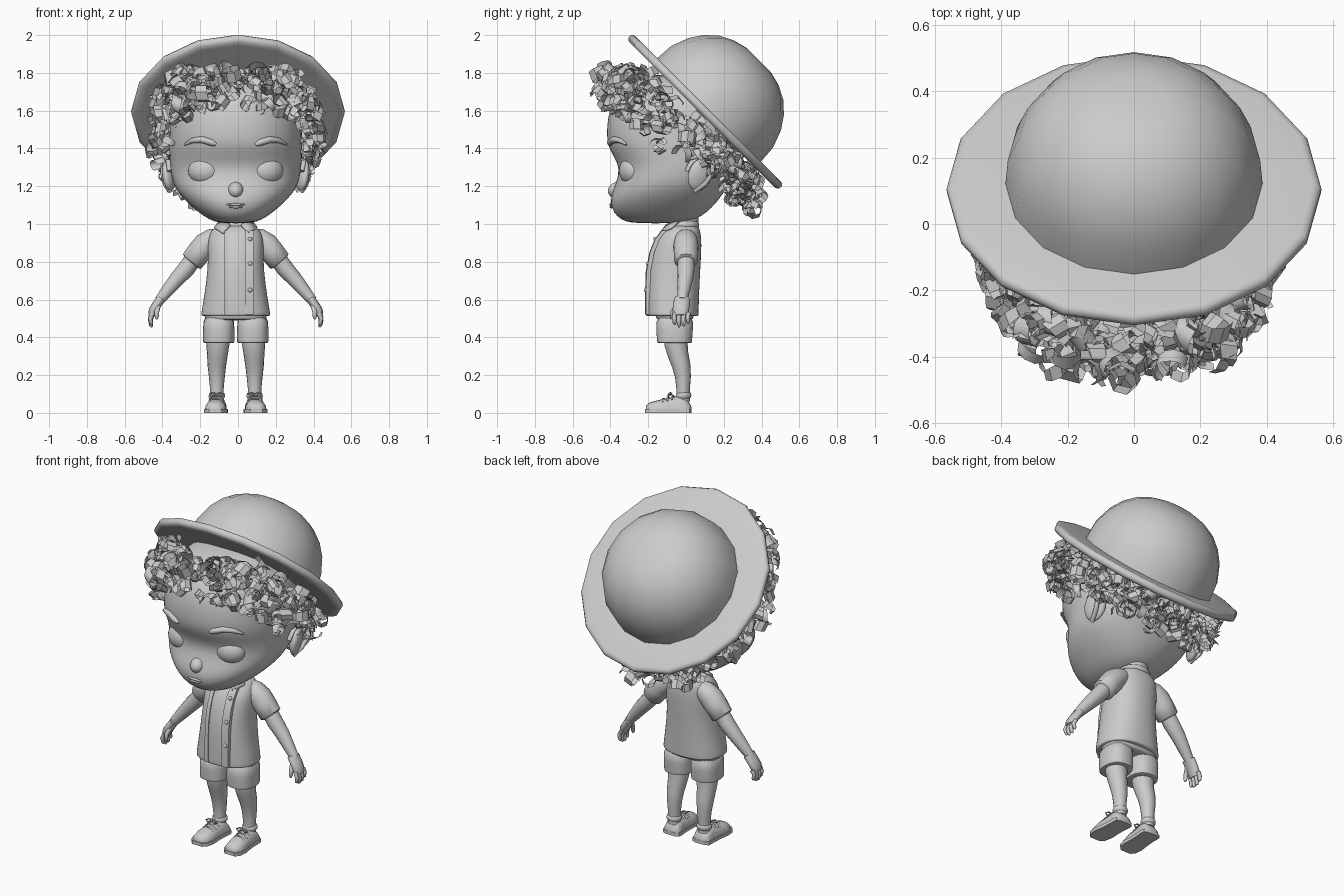
import bpy, bmesh, math, random
from mathutils import Vector, Matrix

random.seed(7)
GREY = bpy.data.materials.new("plain grey")
GREY.diffuse_color = (0.6, 0.6, 0.6, 1)
SHIFT = Vector((-0.012, 0, 0))      # the figure stands slightly left of the hat centre


def finish(name, bm, angle=50, subsurf=0):
    bmesh.ops.recalc_face_normals(bm, faces=bm.faces)
    me = bpy.data.meshes.new(name)
    bm.to_mesh(me)
    bm.free()
    me.materials.append(GREY)
    ob = bpy.data.objects.new(name, me)
    ob.location = SHIFT
    bpy.context.collection.objects.link(ob)
    if subsurf:
        ob.modifiers.new("smooth", 'SUBSURF').levels = subsurf
    bpy.ops.object.select_all(action='DESELECT')
    ob.select_set(True)
    bpy.context.view_layer.objects.active = ob
    bpy.ops.object.shade_smooth_by_angle(angle=math.radians(angle))
    return ob


def skin(bm, rings, caps=True):
    vs = [[bm.verts.new(p) for p in r] for r in rings]
    n = len(vs[0])
    for a, b in zip(vs, vs[1:]):
        for i in range(n):
            bm.faces.new((a[i], a[(i + 1) % n], b[(i + 1) % n], b[i]))
    if caps:
        bm.faces.new(vs[0][::-1])
        bm.faces.new(vs[-1])


def power(c, p):
    return math.copysign(abs(c) ** (2 / p), c)


def loft(name, rows, n=24, p=2.2, cx=0, subsurf=1):
    """Stacked oval rings: height, half width, front y, back y."""
    rings = []
    for z, w, f, b in rows:
        ring = []
        for i in range(n):
            t = math.tau * i / n
            ring.append((cx + w * power(math.cos(t), p),
                         (f + b) / 2 + (b - f) / 2 * power(math.sin(t), p), z))
        rings.append(ring)
    bm = bmesh.new()
    skin(bm, rings)
    return finish(name, bm, 60, subsurf)


def tube(name, pts, n=10, flat=1.0):
    """Tapered tube along x, y, z, radius points; flat scales it in y."""
    P = [Vector(q[:3]) for q in pts]
    rings = []
    for i, q in enumerate(pts):
        d = (P[min(i + 1, len(P) - 1)] - P[max(i - 1, 0)]).normalized()
        side = Vector((0, 1, 0)) if abs(d.y) < 0.9 else Vector((1, 0, 0))
        u = d.cross(side).normalized()
        v = d.cross(u)
        rings.append([P[i] + q[3] * (u * math.cos(math.tau * k / n)
                      + v * flat * math.sin(math.tau * k / n)) for k in range(n)])
    bm = bmesh.new()
    skin(bm, rings)
    return finish(name, bm, 60)


def ball(name, loc, size, rot=(0, 0, 0), seg=20):
    bm = bmesh.new()
    bmesh.ops.create_uvsphere(bm, u_segments=seg, v_segments=seg // 2, radius=1)
    ob = finish(name, bm, 80)
    ob.location, ob.scale, ob.rotation_euler = SHIFT + Vector(loc), size, rot
    return ob


def spin(name, profile, n, loc, tilt):
    """Turned shape from radius, height points, tilted about x."""
    bm = bmesh.new()
    skin(bm, [[(r * math.cos(math.tau * k / n), r * math.sin(math.tau * k / n), h)
               for k in range(n)] for r, h in profile])
    ob = finish(name, bm, 50)
    ob.location, ob.rotation_euler = loc, (tilt, 0, 0)
    return ob


# Hat: thick round brim and faceted half-round crown, tipped back
TILT = -math.radians(45)
spin("hat_brim", [(0.36, -0.02), (0.52, -0.03), (0.548, -0.03), (0.564, -0.018),
                  (0.566, -0.002), (0.558, 0.012), (0.54, 0.016), (0.36, 0.016)],
     16, (0, 0.106, 1.599), TILT)
spin("hat_crown", [(r * math.cos(math.radians(a)), r * math.sin(math.radians(a))) for a, r in
                   ((-4, 0.39), (13, 0.391), (28, 0.391), (40, 0.391), (52, 0.389),
                    (64, 0.382), (76, 0.374))], 16, (0, 0.129, 1.611), TILT)

# Head
loft("head", [(1.003, 0.08, -0.29, -0.03), (1.022, 0.14, -0.345, 0.05),
              (1.06, 0.195, -0.385, 0.11), (1.11, 0.255, -0.402, 0.16),
              (1.165, 0.305, -0.394, 0.2), (1.22, 0.336, -0.37, 0.24),
              (1.29, 0.348, -0.352, 0.28), (1.35, 0.352, -0.378, 0.31),
              (1.41, 0.354, -0.416, 0.32), (1.48, 0.353, -0.422, 0.34),
              (1.56, 0.348, -0.416, 0.35), (1.65, 0.325, -0.395, 0.36),
              (1.74, 0.26, -0.31, 0.31), (1.8, 0.16, -0.18, 0.24)], n=32, p=2.25)
ball("nose", (0, -0.365, 1.18), (0.042, 0.05, 0.042), (0.35, 0, 0))
ball("upper_lip", (0, -0.396, 1.103), (0.05, 0.01, 0.007))
ball("lower_lip", (0, -0.394, 1.09), (0.036, 0.01, 0.007))
tube("neck", [(0, -0.01, 0.93, 0.075), (0, -0.01, 1.06, 0.075)], 16)
for s in (-1, 1):
    ball("eye", (s * 0.163, -0.283, 1.282), (0.09, 0.07, 0.077), (0, 0, s * 0.25), 28)
    tube("eyebrow", [(s * x, y, z, r) for x, y, z, r in
                     [(0.105, -0.403, 1.42, 0.008), (0.125, -0.403, 1.43, 0.017),
                      (0.18, -0.38, 1.447, 0.018), (0.23, -0.35, 1.442, 0.014),
                      (0.27, -0.315, 1.42, 0.005)]], 8)
    ball("ear", (s * 0.352, 0.075, 1.262), (0.032, 0.066, 0.09), (-0.3, s * 0.15, s * 0.35))
    tube("ear_rim", [(s * x, y, z, 0.013) for x, y, z in
                     [(0.35, 0.005, 1.28), (0.358, 0.03, 1.33), (0.372, 0.085, 1.355),
                      (0.387, 0.14, 1.33), (0.387, 0.142, 1.27), (0.372, 0.1, 1.21),
                      (0.35, 0.045, 1.175)]], 8)

# Hair: loose ribbon curls under the brim
bm = bmesh.new()


def curl(center, scale=1.0):
    radius, width = random.uniform(0.032, 0.054) * scale, random.uniform(0.04, 0.07) * scale
    axis = Vector([random.gauss(0, 1) for _ in range(3)]).normalized()
    m = Matrix.Translation(center) @ axis.to_track_quat('Z', 'Y').to_matrix().to_4x4()
    turns, pitch = random.uniform(0.7, 1.3), random.uniform(0.01, 0.04)
    steps, prev = 8, None
    for i in range(steps + 1):
        f = i / steps
        a = math.tau * turns * f
        w = width * (0.35 + 0.65 * math.sin(math.pi * min(1, f * 0.85 + 0.12)))
        r = radius * (1 - 0.2 * f)
        c = Vector((r * math.cos(a), r * math.sin(a), pitch * (f - 0.5) * 2))
        pair = [bm.verts.new(m @ (c + Vector((0, 0, k * w / 2)))) for k in (-1, 1)]
        if prev:
            bm.faces.new((prev[0], pair[0], pair[1], prev[1]))
        prev = pair


def round_head(t, reach):
    return (power(math.sin(t), 2.3) * 0.395 * reach,
            -0.045 - power(math.cos(t), 2.3) * 0.375 * reach)


for i in range(200):                # main band around the head
    x, y = round_head(math.tau * (i + random.random()) / 200, random.uniform(0.93, 1.12))
    z = 1.475 - 0.58 * y - 0.7 * max(0, y - 0.2)
    z += random.uniform(-0.1, 0.09) if abs(y + 0.08) > 0.14 else random.uniform(-0.15, 0.13)
    curl(Vector((x, y, min(z, 1.6 - y))))
for i in range(80):                 # inner fill between forehead and brim
    x, y = round_head(random.uniform(-1.75, 1.75), random.uniform(0.72, 0.97))
    curl(Vector((x, y, min(1.6 - y, 1.81) - random.uniform(0, 0.1))))
for i in range(50):                 # nape
    x = random.uniform(-0.33, 0.33)
    y = 0.34 - 0.9 * x * x + random.uniform(-0.07, 0.06)
    curl(Vector((x, y, min(random.uniform(1.11, 1.3), 1.6 - y))), 0.85)
for i in range(24):                 # locks hanging behind the ears
    y = random.uniform(0.12, 0.24)
    curl(Vector((random.choice((-1, 1)) * random.uniform(0.34, 0.43), y,
                 random.uniform(1.27, 1.58 - y))), 0.85)
finish("hair_curls", bm, 40)

# Shirt with collar, open front edges and buttons
loft("shirt", [(0.512, 0.18, -0.208, 0.064), (0.515, 0.184, -0.213, 0.067),
               (0.53, 0.184, -0.214, 0.068), (0.63, 0.166, -0.213, 0.07),
               (0.75, 0.15, -0.21, 0.076), (0.85, 0.148, -0.19, 0.082),
               (0.92, 0.15, -0.162, 0.083), (0.97, 0.13, -0.125, 0.075),
               (1.0, 0.085, -0.09, 0.06)], p=2.3)
FRONT = [(0.52, -0.21), (0.63, -0.211), (0.75, -0.207), (0.85, -0.188),
         (0.92, -0.16), (0.965, -0.125)]
for name, x0, x1 in (("placket", 0.05, 0.095), ("opening_edge", -0.06, -0.04)):
    bm = bmesh.new()
    skin(bm, [[(x0, y + 0.02, z), (x0, y - 0.006, z), (x1, y - 0.002, z),
               (x1, y + 0.02, z)] for z, y in FRONT])
    finish(name, bm, 30)
for z, y in ((0.65, -0.214), (0.79, -0.203), (0.92, -0.165)):
    ball("button", (0.076, y, z), (0.012, 0.008, 0.012), seg=12)
loft("collar_band", [(0.965, 0.1, -0.1, 0.075), (1.0, 0.095, -0.095, 0.072),
                     (1.025, 0.08, -0.07, 0.065)], 20, 2)
for s in (-1, 1):
    bm = bmesh.new()
    vs = [bm.verts.new(q) for q in ((s * 0.03, -0.105, 1.0), (s * 0.07, -0.14, 0.955),
                                    (s * 0.115, -0.08, 0.985), (s * 0.085, -0.04, 1.02))]
    bm.faces.new(vs)
    finish("collar_flap", bm).modifiers.new("cloth", 'SOLIDIFY').thickness = 0.012

# Sleeves, arms and hands
for s in (-1, 1):
    def limb(name, pts, n=12, flat=1.0):
        tube(name, [(s * q[0],) + q[1:] for q in pts], n, flat)
    limb("sleeve", [(0.07, 0, 0.935, 0.045), (0.12, 0, 0.918, 0.06), (0.16, 0, 0.89, 0.066),
                    (0.19, 0, 0.855, 0.065), (0.231, 0, 0.803, 0.062), (0.236, 0, 0.797, 0.048)], 16)
    limb("arm", [(0.2, 0, 0.85, 0.045), (0.26, 0, 0.765, 0.046), (0.31, -0.003, 0.71, 0.041),
                 (0.36, -0.012, 0.65, 0.034), (0.405, -0.02, 0.595, 0.026)])
    limb("palm", [(0.395, -0.02, 0.605, 0.024), (0.42, -0.024, 0.57, 0.024),
                  (0.438, -0.028, 0.54, 0.024), (0.446, -0.028, 0.515, 0.018)], 12, 1.8)
    for k in range(4):
        y = -0.06 + k * 0.024
        drop = (0.0, -0.012, -0.008, 0.006)[k]
        limb("finger", [(0.44, y, 0.53, 0.012), (0.452, y - 0.003, 0.5 + drop, 0.012),
                        (0.448, y, 0.475 + drop, 0.01), (0.443, y, 0.466 + drop, 0.004)], 8)
    limb("thumb", [(0.41, -0.045, 0.57, 0.014), (0.418, -0.07, 0.535, 0.013),
                   (0.418, -0.074, 0.505, 0.01), (0.418, -0.073, 0.495, 0.004)], 8)

# Shorts and legs
loft("shorts_hips", [(0.49, 0.15, -0.14, 0.025), (0.495, 0.164, -0.157, 0.038),
                     (0.52, 0.168, -0.163, 0.044), (0.6, 0.158, -0.168, 0.05)], p=2.6)
for s in (-1, 1):
    loft("shorts_leg", [(0.37, 0.075, -0.145, 0.025), (0.371, 0.084, -0.155, 0.033),
                        (0.385, 0.084, -0.155, 0.033), (0.44, 0.084, -0.158, 0.038),
                        (0.53, 0.084, -0.16, 0.042)], 20, 2.4, s * 0.09)
    tube("leg", [(s * x, y, z, r) for x, y, z, r in
                 [(0.095, -0.055, 0.42, 0.062), (0.095, -0.052, 0.36, 0.061),
                  (0.097, -0.042, 0.31, 0.055), (0.1, -0.025, 0.25, 0.049),
                  (0.1, -0.016, 0.19, 0.042), (0.1, -0.015, 0.13, 0.036),
                  (0.1, -0.015, 0.06, 0.036)]], 16)

# Shoes: flat sole, rounded upper, ankle collar, laces and bow
SHOE = [(0.026, 0.022, 0.028), (0.05, 0.04, 0.018), (0.052, 0.068, 0.0), (0.05, 0.082, -0.03),
        (0.051, 0.066, -0.09), (0.057, 0.056, -0.145), (0.05, 0.044, -0.19), (0.028, 0.028, -0.212)]
for s in (-1, 1):
    cx2 = lambda y: s * (0.099 + 0.05 * max(0, -y))
    bm = bmesh.new()
    skin(bm, [[(cx2(y) + w * power(math.cos(math.tau * k / 16), 2.4),
                y, 0.012 + max(0, h * power(math.sin(math.tau * k / 16), 2.4)))
               for k in range(16)] for w, h, y in SHOE])
    finish("shoe_upper", bm, 70)
    bm = bmesh.new()
    edge = [(1, w, y) for w, h, y in SHOE] + [(-1, w, y) for w, h, y in SHOE[::-1]]
    skin(bm, [[(cx2(y) + d * (w + 0.005), y * 1.03, z) for d, w, y in edge]
              for z in (0, 0.02)])
    finish("shoe_sole", bm, 40)
    loft("shoe_collar", [(0.07, 0.048, -0.06, 0.03), (0.1, 0.044, -0.055, 0.03),
                         (0.112, 0.037, -0.045, 0.024)], 16, 2, s * 0.1)
    for y, z in ((-0.065, 0.092), (-0.09, 0.083), (-0.115, 0.077)):
        c = cx2(y)
        tube("lace", [(c - 0.038, y, z - 0.02, 0.005), (c - 0.02, y, z - 0.002, 0.005),
                      (c + 0.02, y - 0.008, z - 0.002, 0.005),
                      (c + 0.038, y - 0.008, z - 0.02, 0.005)], 6)
    for d in (-1, 1):
        c = cx2(-0.07)
        tube("lace_bow", [(c + d * a, -0.075 - b, 0.097 + h, 0.005) for a, b, h in
                          ((0, 0, 0), (0.02, 0.008, 0.01), (0.036, 0.016, 0.002),
                           (0.024, 0.02, -0.006), (0.004, 0.006, 0))], 6)
